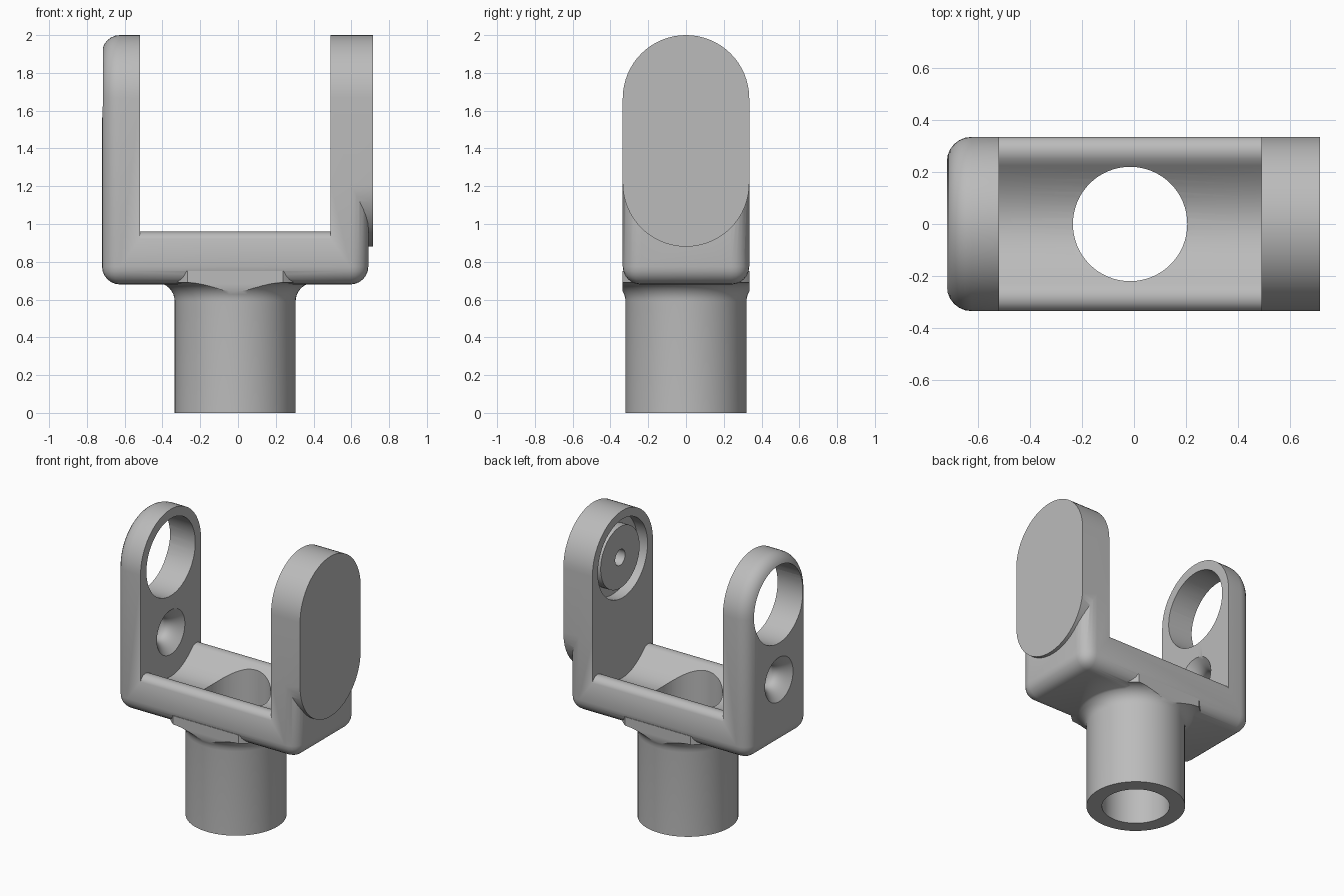
import bpy, bmesh, math
from mathutils import Matrix, Vector

cube = bpy.data.objects.get("Cube")
if cube:
    bpy.data.objects.remove(cube, do_unlink=True)

grey = bpy.data.materials.new("plain_grey")
grey.use_nodes = True
grey.diffuse_color = (0.5, 0.5, 0.5, 1)
grey.node_tree.nodes["Principled BSDF"].inputs["Base Color"].default_value = (0.5, 0.5, 0.5, 1)

HALF = 0.335          # half depth of the yoke
EYE_Z = 1.665         # height of the pivot axis
TUBE_X = -0.015       # axis of the tube


def make_object(name, bm):
    bmesh.ops.recalc_face_normals(bm, faces=bm.faces)
    mesh = bpy.data.meshes.new(name)
    bm.to_mesh(mesh)
    bm.free()
    mesh.materials.append(grey)
    obj = bpy.data.objects.new(name, mesh)
    bpy.context.collection.objects.link(obj)
    return obj


def prism(profile, x0, x1):
    """Extrude a (y, z) outline along x."""
    bm = bmesh.new()
    face = bm.faces.new([bm.verts.new((x0, y, z)) for y, z in profile])
    new = bmesh.ops.extrude_face_region(bm, geom=[face])["geom"]
    verts = [v for v in new if isinstance(v, bmesh.types.BMVert)]
    bmesh.ops.translate(bm, verts=verts, vec=(x1 - x0, 0, 0))
    return bm


def lathe(name, profile, origin, along_x=False, steps=64):
    """Solid of revolution from (radius, height) pairs."""
    bm = bmesh.new()
    rings = []
    for r, h in profile:
        rings.append([bm.verts.new((r * math.cos(t), r * math.sin(t), h))
                      for t in (math.tau * i / steps for i in range(steps))])
    for a, b in zip(rings, rings[1:]):
        for i in range(steps):
            j = (i + 1) % steps
            bm.faces.new((a[i], a[j], b[j], b[i]))
    bm.faces.new(rings[0])
    bm.faces.new(rings[-1])
    if along_x:
        bm.transform(Matrix.Rotation(math.pi / 2, 4, "Y"))
    bm.transform(Matrix.Translation(Vector(origin)))
    return make_object(name, bm)


def arc(cz, r, start, end, steps=32):
    return [(r * math.cos(t), cz + r * math.sin(t))
            for t in (start + (end - start) * i / steps for i in range(steps + 1))]


def combine(target, other, operation):
    mod = target.modifiers.new("combine", "BOOLEAN")
    mod.operation = operation
    mod.solver = "EXACT"
    mod.object = other
    bpy.context.view_layer.objects.active = target
    bpy.ops.object.modifier_apply(modifier=mod.name)
    bpy.data.objects.remove(other, do_unlink=True)


# Rounded outer block holding both arms and the bridge
outline = arc(EYE_Z, HALF, 0, math.pi) + [(-HALF, 0.68), (HALF, 0.68)]
bm = prism(outline, -0.72, 0.69)
edges = [e for e in bm.edges
         if abs(e.verts[0].co.x - e.verts[1].co.x) < 0.001
         or max(v.co.z for v in e.verts) < 0.7]
bmesh.ops.bevel(bm, geom=edges, offset=0.095, segments=6, profile=0.5,
                affect="EDGES", clamp_overlap=False)
yoke = make_object("yoke", bm)

# Flat capsule pad forming the right arm
pad = arc(EYE_Z, HALF, 0, math.pi) + arc(1.215, HALF, math.pi, math.tau)
combine(yoke, make_object("arm_pad", prism(pad, 0.4, 0.715)), "UNION")

# Gap between the arms, with rounded rims and a shallow trough
rim = [(0.5, 0.92), (0.335, 0.92), (0.325, 0.94), (0.305, 0.955), (0.28, 0.96),
       (0.25, 0.952), (0.225, 0.93)]
trough = [(y, 0.83 + 0.1 * (y / 0.225) ** 2)
          for y in (0.225 - 0.025 * i for i in range(1, 18))]
gap = rim + trough + [(-y, z) for y, z in reversed(rim)] + [(-0.5, 2.3), (0.5, 2.3)]
combine(yoke, make_object("gap_cutter", prism(gap, -0.52, 0.49)), "DIFFERENCE")

# Tube with a flared neck, trimmed to the depth of the yoke
flare = [(0.32 + 0.1 * (1 - math.cos(t)), 0.59 + 0.1 * math.sin(t))
         for t in (math.pi / 2 * i / 8 for i in range(9))]
tube = lathe("tube", [(0.32, 0)] + flare + [(0.42, 0.75)], (TUBE_X, 0, 0))
trim = [(-HALF, -0.1), (HALF, -0.1), (HALF, 0.8), (-HALF, 0.8)]
combine(tube, make_object("trim_box", prism(trim, -1, 1)), "INTERSECT")
combine(yoke, tube, "UNION")
combine(yoke, lathe("bore_cutter", [(0.22, -0.1), (0.22, 1.2)], (TUBE_X, 0, 0)), "DIFFERENCE")

# Open eye and flared small hole in the left-hand arm
combine(yoke, lathe("eye_cutter", [(0.27, -0.2), (0.27, 0.2)],
                    (-0.62, 0, EYE_Z), True), "DIFFERENCE")
waist = [(0.155 - 0.075 * math.cos(math.pi / 2 * i / 8), 0.1 * i / 8) for i in range(-8, 9)]
waist = [(0.155, -0.15)] + waist + [(0.155, 0.15)]
combine(yoke, lathe("small_hole_cutter", waist, (-0.62, 0, 1.14), True), "DIFFERENCE")

# Round recess with a raised disc and pin hole in the opposite arm
combine(yoke, lathe("recess_cutter", [(0.275, -0.1), (0.275, 0.08)],
                    (0.49, 0, EYE_Z), True), "DIFFERENCE")
combine(yoke, lathe("recess_disc", [(0.215, 0.02), (0.215, 0.12)],
                    (0.49, 0, EYE_Z), True), "UNION")
combine(yoke, lathe("pin_hole_cutter", [(0.055, -0.05), (0.055, 0.14)],
                    (0.49, 0, EYE_Z), True), "DIFFERENCE")

# Smooth shading with crisp machined edges
bpy.ops.object.select_all(action="DESELECT")
yoke.select_set(True)
bpy.context.view_layer.objects.active = yoke
bpy.ops.object.shade_smooth_by_angle(angle=math.radians(30))
